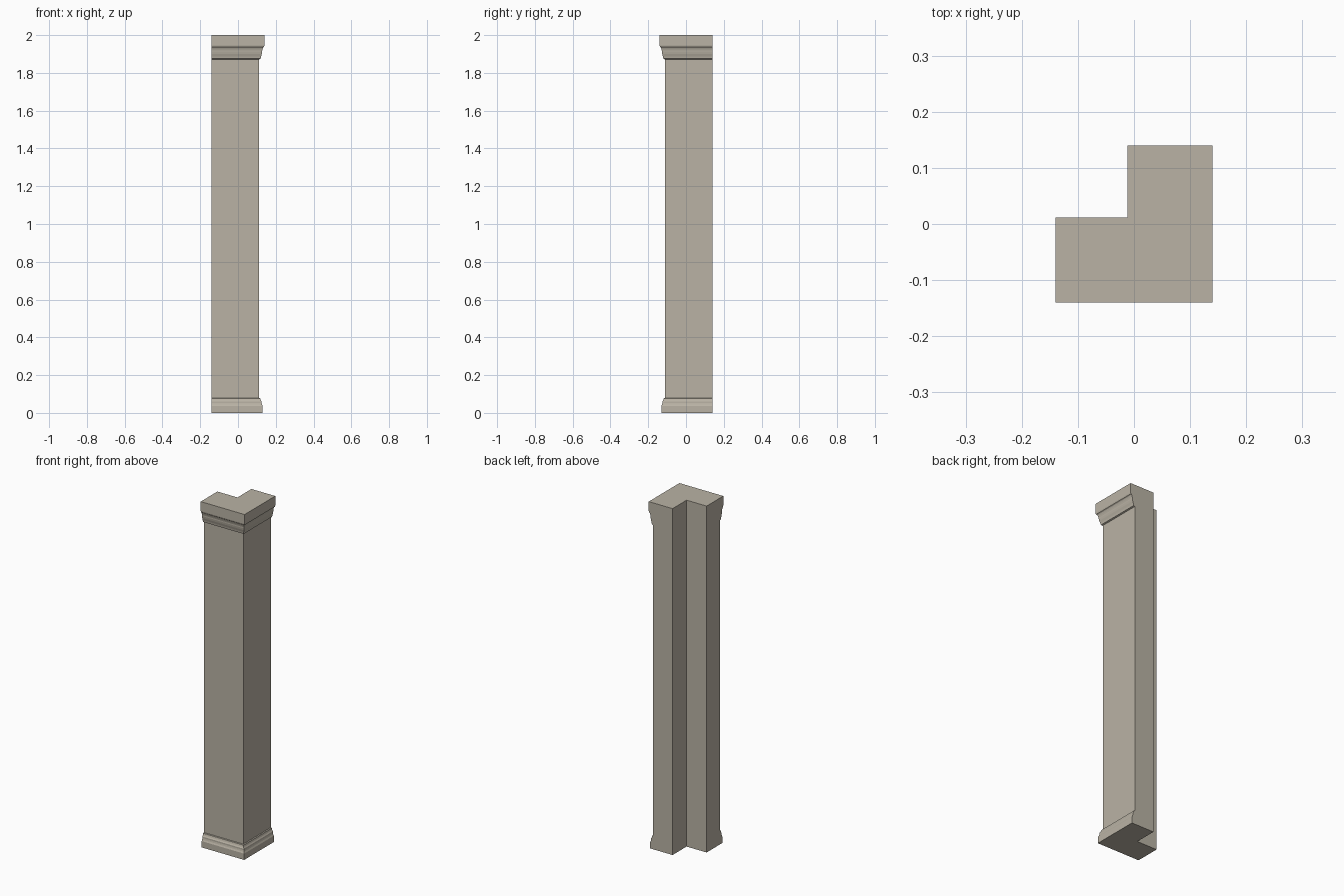
import bpy
import bmesh

cube = bpy.data.objects.get("Cube")
if cube:
    bpy.data.objects.remove(cube)

stone = bpy.data.materials.new("warm_grey_stone")
stone.use_nodes = True
colour = (0.49, 0.45, 0.375, 1)
stone.diffuse_color = colour
stone.node_tree.nodes["Principled BSDF"].inputs["Base Color"].default_value = colour

END = 0.14      # flush ends of both arms
INNER = 0.012   # inner corner of the L
SHAFT = 0.112   # outer faces of the shaft


def l_ring(bm, z, out):
    """L-shaped outline whose two outer faces stand at distance out."""
    outline = [(-END, -out), (out, -out), (out, END),
               (-INNER, END), (-INNER, INNER), (-END, INNER)]
    return [bm.verts.new((x, y, z)) for x, y in outline]


def l_loft(name, profile):
    """Stack L outlines along a (height, outer distance) profile."""
    bm = bmesh.new()
    rings = [l_ring(bm, z, out) for z, out in profile]
    for low, high in zip(rings, rings[1:]):
        for i in range(len(low)):
            j = (i + 1) % len(low)
            bm.faces.new((low[i], low[j], high[j], high[i]))
    bm.faces.new(rings[0][::-1])
    bm.faces.new(rings[-1])
    # Merge the flat bands on the ends and the inner corner
    bmesh.ops.dissolve_limit(bm, angle_limit=0.01, verts=bm.verts[:], edges=bm.edges[:])
    bmesh.ops.recalc_face_normals(bm, faces=bm.faces[:])
    mesh = bpy.data.meshes.new(name)
    bm.to_mesh(mesh)
    bm.free()
    mesh.materials.append(stone)
    obj = bpy.data.objects.new(name, mesh)
    bpy.context.collection.objects.link(obj)
    return obj


# Plinth with a stepped moulding
l_loft("base_moulding", [
    (0, 0.131), (0.036, 0.131), (0.044, 0.127), (0.052, 0.125),
    (0.06, 0.125), (0.066, 0.121), (0.072, 0.119), (0.077, 0.118), (0.079, SHAFT)])

# Plain corner shaft
l_loft("shaft", [(0.079, SHAFT), (1.872, SHAFT)])

# Capital flaring out to a square-edged slab
l_loft("capital_moulding", [
    (1.872, SHAFT), (1.875, 0.12), (1.887, 0.122), (1.9, 0.126),
    (1.912, 0.128), (1.918, 0.128), (1.926, 0.13), (1.934, 0.133),
    (1.938, 0.138), (1.945, END), (2, END)])
